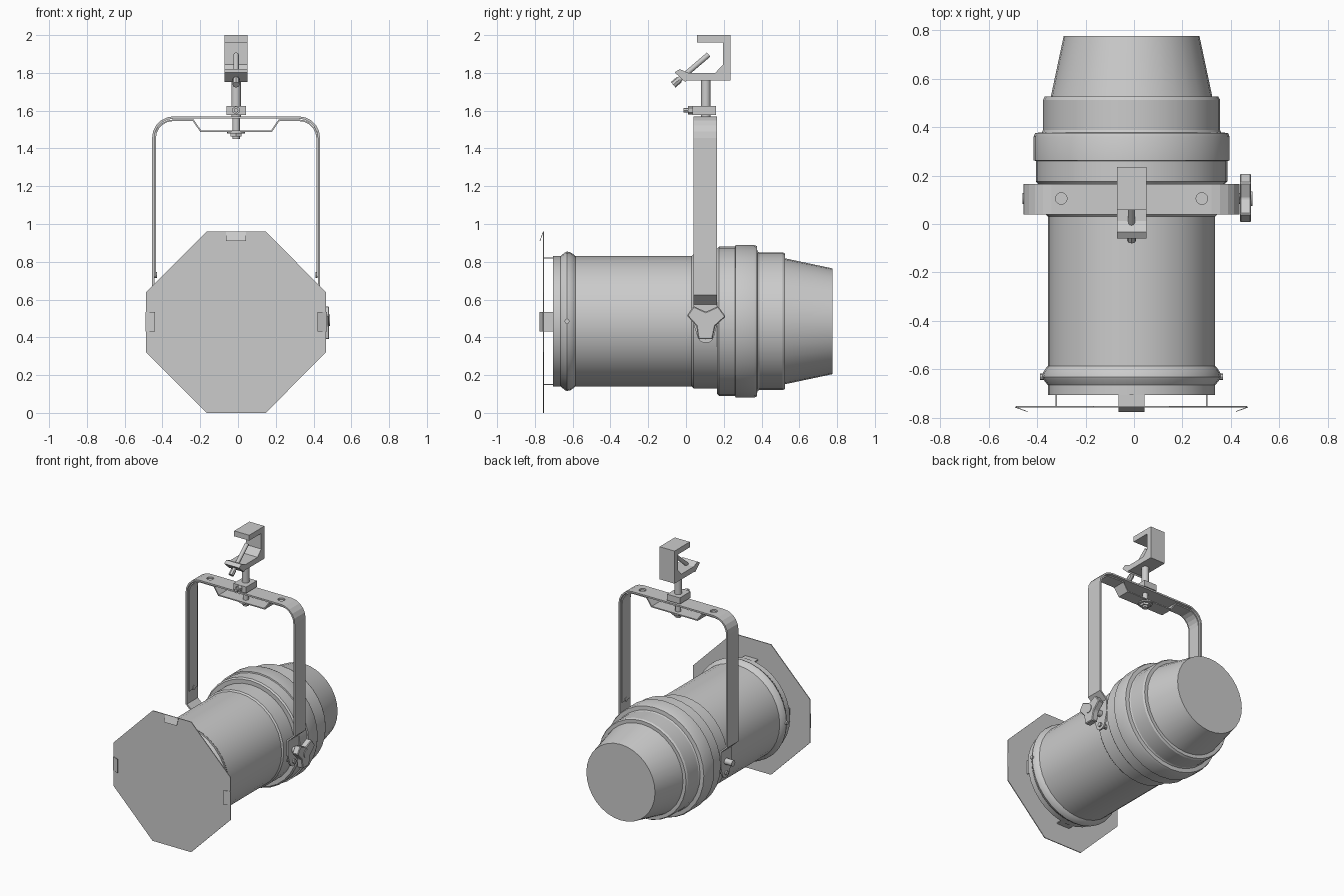
import bpy, bmesh, math
from mathutils import Vector

if "Cube" in bpy.data.objects:
    bpy.data.objects.remove(bpy.data.objects["Cube"])

CX, CZ, YY = -0.01, 0.485, 0.105   # lamp axis x, z and yoke centre y


def make(name, bm, smooth=None):
    bmesh.ops.recalc_face_normals(bm, faces=bm.faces)
    me = bpy.data.meshes.new(name)
    bm.to_mesh(me)
    bm.free()
    ob = bpy.data.objects.new(name, me)
    bpy.context.collection.objects.link(ob)
    if smooth:
        bpy.ops.object.select_all(action='DESELECT')
        ob.select_set(True)
        bpy.context.view_layer.objects.active = ob
        bpy.ops.object.shade_smooth_by_angle(angle=math.radians(smooth))
    return ob


def prism(name, pts, axis, a, b):
    """Extrude a 2D outline along x or y from a to b."""
    bm = bmesh.new()
    place = (lambda p: (a, p[0], p[1])) if axis == 'x' else (lambda p: (p[0], a, p[1]))
    f = bm.faces.new([bm.verts.new(place(p)) for p in pts])
    r = bmesh.ops.extrude_face_region(bm, geom=[f])
    d = Vector((b - a, 0, 0)) if axis == 'x' else Vector((0, b - a, 0))
    bmesh.ops.translate(bm, vec=d, verts=[v for v in r['geom'] if isinstance(v, bmesh.types.BMVert)])
    return make(name, bm)


def box(name, x, y, z):
    return prism(name, [(x[0], z[0]), (x[1], z[0]), (x[1], z[1]), (x[0], z[1])], 'y', y[0], y[1])


def rod(name, p, q, r, n=12):
    p, q = Vector(p), Vector(q)
    bm = bmesh.new()
    bmesh.ops.create_cone(bm, cap_ends=True, segments=n, radius1=r, radius2=r, depth=(q - p).length)
    rot = Vector((0, 0, 1)).rotation_difference(q - p).to_matrix()
    bmesh.ops.rotate(bm, matrix=rot, verts=bm.verts)
    bmesh.ops.translate(bm, vec=(p + q) / 2, verts=bm.verts)
    return make(name, bm, 40 if n > 8 else None)


def lathe(name, prof, n=32):
    """Revolve (y, radius) points round the lamp axis."""
    bm = bmesh.new()
    vs = [bm.verts.new((CX, y, CZ + r)) for y, r in prof]
    es = [bm.edges.new(e) for e in zip(vs, vs[1:])]
    bmesh.ops.spin(bm, geom=vs + es, cent=(CX, 0, CZ), axis=(0, 1, 0), angle=2 * math.pi, steps=n)
    bmesh.ops.remove_doubles(bm, verts=bm.verts, dist=1e-4)
    return make(name, bm, 25)


def strap(name, half, t, y0, y1):
    """Bent sheet: half path (x offset, z) from bottom to centre, mirrored, thickened inward."""
    path = [Vector((-x, z)) for x, z in half] + [Vector((x, z)) for x, z in reversed(half)]
    inner = []
    for i, p in enumerate(path):
        ns = []
        for a, b in ((i - 1, i), (i, i + 1)):
            if a >= 0 and b < len(path):
                d = (path[b] - path[a]).normalized()
                ns.append(Vector((d.y, -d.x)))
        m = sum(ns, Vector((0, 0))).normalized()
        inner.append(p + m * (t / m.dot(ns[0])))
    return prism(name, [(CX + p.x, p.y) for p in path + inner[::-1]], 'y', y0, y1)


# Lamp housing
lathe("front_barrel", [(-.705, .335), (-.705, .345), (-.665, .345), (-.64, .365), (-.63, .369),
                       (-.612, .365), (-.592, .352), (-.585, .345), (.03, .345), (.04, .355),
                       (.165, .355)])
lathe("rear_housing", [(.165, .345), (.165, .385), (.175, .395), (.26, .395), (.262, .404), (.36, .404),
                       (.375, .398), (.378, .37), (.388, .365), (.512, .365), (.525, .358),
                       (.525, .333), (.775, .28), (.775, 0)])

# Octagonal filter plate
c, h = .157, .477
octo = [(c, -h), (h, -c), (h, c), (c, h), (-c, h), (-h, c), (-h, -c), (-c, -h)]
prism("filter_plate", [(CX + x, .48 + z * 1.006) for x, z in octo], 'y', -.757, -.751)

# Plate flaps, folded forward, and clips to the barrel
flap = [(.48, -.757), (.43, -.775), (.43, -.772), (.48, -.753)]
prism("top_flap", [(y, .48 + r) for r, y in flap], 'x', CX - .053, CX + .053)
for s, side in ((-1, "left"), (1, "right")):
    bm = bmesh.new()
    lo = [bm.verts.new((CX + s * r, y, .432)) for r, y in flap]
    hi = [bm.verts.new((CX + s * r, y, .535)) for r, y in flap]
    bm.faces.new(lo)
    bm.faces.new(hi)
    for i in range(4):
        j = (i + 1) % 4
        bm.faces.new((lo[i], lo[j], hi[j], hi[i]))
    make(side + "_flap", bm)
    x = CX + s * .31
    box(side + "_clip", (x - .003, x + .003), (-.755, -.69), (.432, .535))
    z = CZ + s * .335
    box(("top" if s > 0 else "bottom") + "_clip", (CX - .053, CX + .053), (-.755, -.69), (z - .003, z + .003))
    # Screws on the front bead
    rod(side + "_bead_screw", (CX + s * .35, -.63, CZ), (CX + s * .378, -.63, CZ), .014, 8)


# Yoke: outer strap, inner reinforcing strap
def corner(x, z, r, n=5):
    return [(x - r + r * math.cos(a), z - r + r * math.sin(a))
            for a in (math.pi / 2 * i / n for i in range(n + 1))]


outer = strap("yoke_outer", [(.39, .56), (.39, .575), (.445, .625)] + corner(.445, 1.57, .115),
              .012, .04, .165)
strap("yoke_inner", [(.433, .72)] + corner(.433, 1.553, .1) + [(.225, 1.553), (.185, 1.495)],
      .008, .055, .15)
for s in (-1, 1):
    cut = rod("hole_cutter", (CX + s * .29, YY, 1.52), (CX + s * .29, YY, 1.6), .024, 16)
    cut.hide_render = True
    cut.hide_set(True)
    m = outer.modifiers.new("hole", 'BOOLEAN')
    m.object, m.operation, m.solver = cut, 'DIFFERENCE', 'EXACT'

# Rounded yoke ears and their bolts
ear = [(.04, .575), (.04, .47), (.062, .4), (.075, .38), (.09, .372), (.12, .372),
       (.135, .38), (.147, .4), (.165, .47), (.165, .575)]
for s, side in ((-1, "left"), (1, "right")):
    prism(side + "_ear", ear, 'x', CX + s * .378, CX + s * .39)
    rod(side + "_pivot_bolt", (CX + s * .34, YY, .49), (CX + s * .45, YY, .49), .022)
    rod(side + "_ear_bolt", (CX + s * .34, YY, .405), (CX + s * .402, YY, .405), .016, 8)
    rod(side + "_leg_rivet", (CX + s * .42, YY, .73), (CX + s * .432, YY, .73), .016, 8)

# Three-lobed tightening knob
knob = [(-.1, .025), (-.065, .075), (0, .045), (.065, .075), (.105, .02), (.05, -.03),
        (.035, -.1), (-.04, -.1), (-.05, -.03)]
k = prism("knob", [(YY + y, .49 + z) for y, z in knob], 'x', .437, .483)
b = k.modifiers.new("edge", 'BEVEL')
b.width, b.segments = .005, 1
rod("knob_boss", (.48, YY, .49), (.488, YY, .49), .03)

# Hanging stem, collar and fixings
rod("stem", (CX, YY, 1.56), (CX, YY, 1.77), .025, 16)
rod("stem_bolt", (CX, YY, 1.45), (CX, YY, 1.58), .02)
rod("stem_nut", (CX, YY, 1.463), (CX, YY, 1.487), .034, 6)
rod("stem_washer", (CX, YY, 1.478), (CX, YY, 1.486), .048, 16)
box("collar", (CX - .052, CX + .052), (.035, .16), (1.578, 1.624))
rod("collar_bolt_head", (CX, .01, 1.602), (CX, .04, 1.602), .022, 6)
rod("collar_bolt_tip", (CX, -.012, 1.602), (CX, .015, 1.602), .012, 8)

# Hook clamp and its diagonal screw
clamp = [(.235, 2), (.057, 2), (.057, 1.96), (.197, 1.96), (.197, 1.845), (.155, 1.8), (.012, 1.8),
         (-.033, 1.82), (-.06, 1.803), (-.005, 1.752), (.005, 1.76), (.235, 1.76)]
prism("clamp_hook", clamp, 'x', CX - .061, CX + .061)
rod("clamp_screw", (CX, -.06, 1.743), (CX, .12, 1.897), .014)
rod("clamp_screw_head", (CX, -.068, 1.737), (CX, -.035, 1.765), .019, 8)
